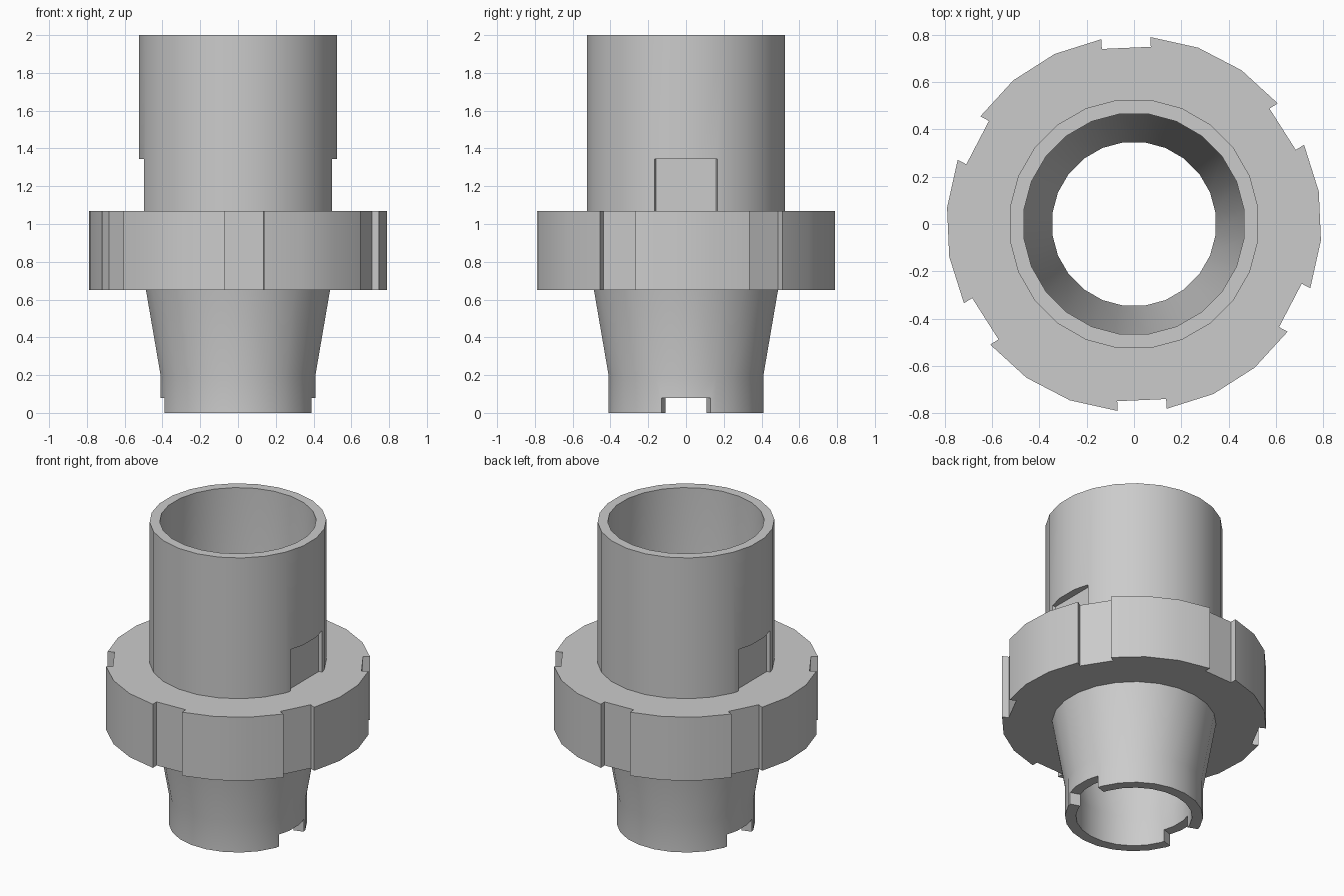
import bpy, bmesh
from math import sin, cos, pi, radians

if "Cube" in bpy.data.objects:
    bpy.data.objects.remove(bpy.data.objects["Cube"])

N = 24
STEP = 2 * pi / N


def make_object(name, bm):
    bmesh.ops.recalc_face_normals(bm, faces=bm.faces)
    me = bpy.data.meshes.new(name)
    bm.to_mesh(me)
    bm.free()
    ob = bpy.data.objects.new(name, me)
    bpy.context.collection.objects.link(ob)
    return ob


def lathe(name, profile):
    """Closed solid from (radius across flats, z) rings."""
    bm = bmesh.new()
    rings = []
    for r, z in profile:
        rr = r / cos(STEP / 2)
        rings.append([bm.verts.new((rr * cos((i + .5) * STEP), rr * sin((i + .5) * STEP), z))
                      for i in range(N)])
    for a, b in zip(rings, rings[1:]):
        for i in range(N):
            j = (i + 1) % N
            bm.faces.new((a[i], a[j], b[j], b[i]))
    bm.faces.new(rings[0])
    bm.faces.new(rings[-1])
    return make_object(name, bm)


def prism(name, outline, z0, z1):
    bm = bmesh.new()
    lo = [bm.verts.new((x, y, z0)) for x, y in outline]
    hi = [bm.verts.new((x, y, z1)) for x, y in outline]
    for i in range(len(lo)):
        j = (i + 1) % len(lo)
        bm.faces.new((lo[i], lo[j], hi[j], hi[i]))
    bm.faces.new(lo)
    bm.faces.new(hi)
    return make_object(name, bm)


def combine(target, tool, op):
    mod = target.modifiers.new(op, 'BOOLEAN')
    mod.operation, mod.solver, mod.object = op, 'EXACT', tool
    bpy.context.view_layer.objects.active = target
    bpy.ops.object.modifier_apply(modifier=mod.name)
    bpy.data.objects.remove(tool)


def wedge(side, inner, z0, z1):
    """Cutter with radial walls, opening outwards along +x or -x."""
    pts = [(side * x, side * s * x / 3) for x, s in ((inner, -1), (.7, -1), (.7, 1), (inner, 1))]
    return prism("cutter", pts, z0, z1)


# outer shape of the stepped sleeve
body = lathe("threaded_sleeve", [(.41, 0), (.41, .2), (.525, .87), (.525, 2)])

# flat recesses just above the collar
for side in (1, -1):
    combine(body, wedge(side, .478, 1.0, 1.345), 'DIFFERENCE')

# collar with six notches
R, FLOOR = .793, .745
W = R * sin(STEP / 2)
outline = []
for k in range(6):
    a = radians(32.5 + 60 * k)
    for w in (-W, W):
        outline.append((FLOOR * cos(a) - w * sin(a), FLOOR * sin(a) + w * cos(a)))
    for i in range(4):
        t = a + (i + .5) * STEP
        outline.append((R * cos(t), R * sin(t)))
combine(body, prism("collar", outline, .65, 1.07), 'UNION')

# stepped bore
combine(body, lathe("bore", [(.345, -.1), (.345, .2), (.465, .87), (.465, 2.1)]), 'DIFFERENCE')

# drive slots in the lower rim
for side in (1, -1):
    combine(body, wedge(side, .2, -.1, .08), 'DIFFERENCE')

bpy.ops.object.select_all(action='DESELECT')
body.select_set(True)
bpy.context.view_layer.objects.active = body
bpy.ops.object.shade_smooth_by_angle(angle=radians(25))
